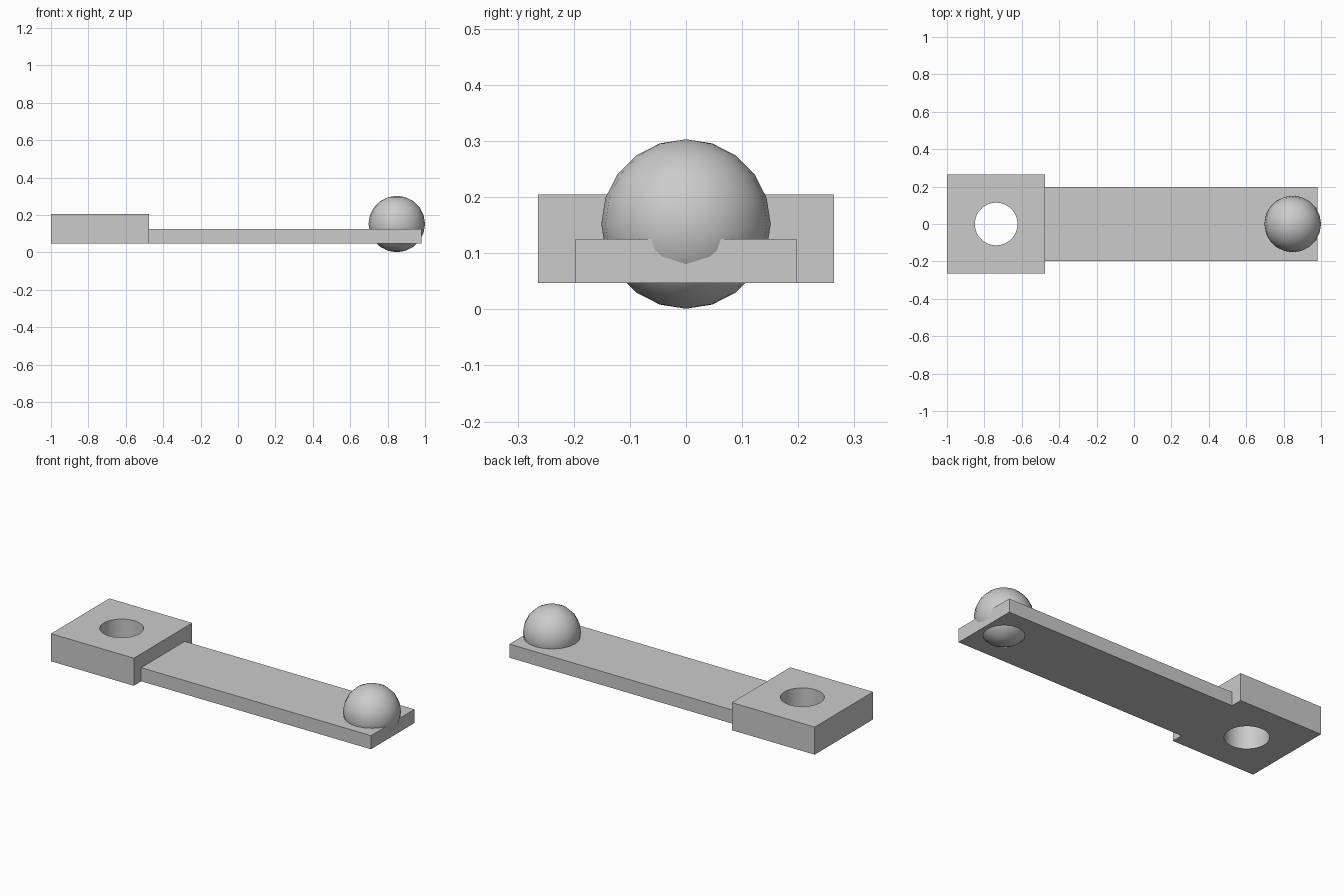
import bpy, math

cube = bpy.data.objects.get("Cube")
if cube:
    bpy.data.objects.remove(cube, do_unlink=True)

grey = bpy.data.materials.new("light_grey")
grey.use_nodes = True
colour = (0.6, 0.6, 0.6, 1)
grey.diffuse_color = colour
grey.node_tree.nodes["Principled BSDF"].inputs["Base Color"].default_value = colour


def finish(name):
    ob = bpy.context.object
    ob.name = name
    ob.data.materials.append(grey)
    return ob


def box(name, x0, x1, width, z0, z1):
    bpy.ops.mesh.primitive_cube_add(size=1, location=((x0 + x1) / 2, 0, (z0 + z1) / 2))
    ob = finish(name)
    ob.scale = (x1 - x0, width, z1 - z0)
    bpy.ops.object.transform_apply(location=False, rotation=False, scale=True)
    return ob


BASE = 0.047   # shared underside of head and arm
JOIN = -0.475  # where the arm meets the head

# Square head with a round through hole
head = box("head_block", -1, JOIN, 0.528, BASE, 0.205)
bpy.ops.mesh.primitive_cylinder_add(vertices=48, radius=0.114, depth=1,
                                    location=(-0.737, 0, 0.1))
cutter = finish("hole_cutter")
cutter.hide_render = True
cutter.hide_viewport = True
hole = head.modifiers.new("hole", "BOOLEAN")
hole.operation = "DIFFERENCE"
hole.solver = "EXACT"
hole.object = cutter
bpy.context.view_layer.objects.active = head
bpy.ops.object.modifier_apply(modifier=hole.name)
bpy.data.objects.remove(cutter, do_unlink=True)
bpy.ops.object.select_all(action="DESELECT")
head.select_set(True)
bpy.ops.object.shade_smooth_by_angle(angle=math.radians(30))

# Flat arm
box("arm", JOIN, 0.98, 0.394, BASE, 0.125)

# Ball set through the end of the arm
bpy.ops.mesh.primitive_uv_sphere_add(segments=20, ring_count=10, radius=0.151,
                                     location=(0.849, 0, 0.152))
finish("end_ball")
bpy.ops.object.shade_smooth_by_angle(angle=math.radians(40))
